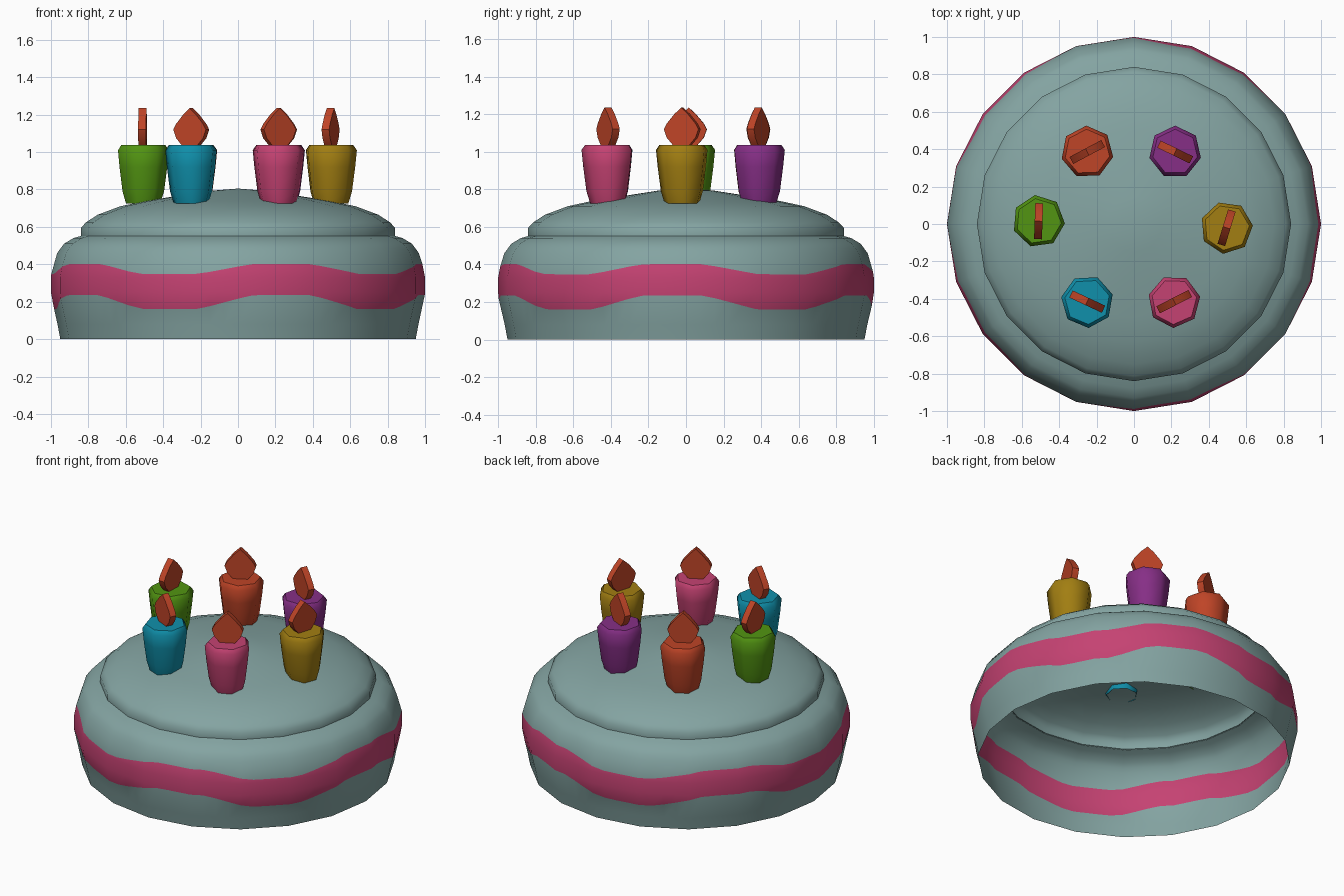
import bpy, bmesh, math
from mathutils import Vector

if "Cube" in bpy.data.objects:
    bpy.data.objects.remove(bpy.data.objects["Cube"])


def material(name, rgb):
    m = bpy.data.materials.new(name)
    m.diffuse_color = (*rgb, 1)
    m.use_nodes = True
    m.node_tree.nodes["Principled BSDF"].inputs["Base Color"].default_value = m.diffuse_color
    return m


TEAL = material("grey_teal_icing", (0.23, 0.37, 0.36))
PINK = material("pink", (0.56, 0.055, 0.17))
RED = material("flame_red", (0.52, 0.058, 0.02))
GREEN = material("green", (0.085, 0.30, 0.006))
BLUE = material("blue", (0.005, 0.28, 0.41))
GOLD = material("gold", (0.36, 0.21, 0.006))
PURPLE = material("purple", (0.24, 0.028, 0.24))


def make_object(name, bm, mats, angle=None):
    me = bpy.data.meshes.new(name)
    bm.to_mesh(me)
    bm.free()
    ob = bpy.data.objects.new(name, me)
    bpy.context.collection.objects.link(ob)
    for m in mats:
        me.materials.append(m)
    if angle:
        bpy.ops.object.select_all(action='DESELECT')
        ob.select_set(True)
        bpy.context.view_layer.objects.active = ob
        bpy.ops.object.shade_smooth_by_angle(angle=math.radians(angle))
    return ob


def bridge(bm, rings, mat_row=None):
    n = len(rings[0])
    for i in range(len(rings) - 1):
        for k in range(n):
            a, b = rings[i], rings[i + 1]
            f = bm.faces.new((a[k], a[(k + 1) % n], b[(k + 1) % n], b[k]))
            f.smooth = True
            if mat_row and i in mat_row:
                f.material_index = 1


def lathe(profile, sides, start=0.0, cx=0.0, cy=0.0):
    """Revolved rings closed at the top, open underneath."""
    bm = bmesh.new()
    rings = [[bm.verts.new((cx + r * math.cos(start + math.tau * k / sides),
                            cy + r * math.sin(start + math.tau * k / sides), z))
              for k in range(sides)] for r, z in profile]
    bridge(bm, rings)
    return bm, rings[-1]


# Cake base: 20-sided open shell with a wavy pink stripe
PROFILE = [(0.95, 0), (0.965, 0.08), (0.98, 0.15), (0.995, 0.2), (1.0, 0.25),
           (1.0, 0.34), (0.985, 0.405), (0.967, 0.46), (0.93, 0.51),
           (0.88, 0.54), (0.835, 0.553)]


def radius(z):
    for (r0, z0), (r1, z1) in zip(PROFILE, PROFILE[1:]):
        if z <= z1:
            return r0 + (r1 - r0) * (z - z0) / (z1 - z0)
    return PROFILE[-1][0]


SIDES, SUB = 20, 4
bm = bmesh.new()
rings, normals = [[] for _ in range(11)], []
for k in range(SIDES * SUB):
    side, t = k // SUB, (k % SUB) / SUB
    a0, a1 = math.tau * side / SIDES, math.tau * (side + 1) / SIDES
    d = Vector((math.cos(a0), math.sin(a0))).lerp(Vector((math.cos(a1), math.sin(a1))), t)
    ang = a0 + (a1 - a0) * t
    phi = ang + math.pi / 2
    w = max(-1, min(1, 1.4 * math.cos(5 * (phi - math.radians(14)))))
    zs = [0, 0.08, 0.198 + 0.038 * w, 0.25, 0.33, 0.375 + 0.027 * w,
          0.46, 0.485, 0.51, 0.54, 0.553]
    for ring, z in zip(rings, zs):
        r = radius(z)
        ring.append(bm.verts.new((d.x * r, d.y * r, z)))
        zl, zh = max(0, z - 0.025), min(0.553, z + 0.025)
        nrm = Vector((math.cos(ang) * (zh - zl), math.sin(ang) * (zh - zl),
                      radius(zl) - radius(zh)))
        normals.append(nrm.normalized())
bridge(bm, rings, mat_row=(2, 3, 4))
base = make_object("cake_base", bm, [TEAL, PINK])
base.data.normals_split_custom_set_from_vertices(normals)

# Domed top layer with a crease where it meets the base
bm, top = lathe([(0.84, 0.55), (0.84, 0.595), (0.812, 0.625), (0.75, 0.665),
                 (0.63, 0.71), (0.5, 0.738), (0.33, 0.765), (0.15, 0.793)], SIDES)
tip = bm.verts.new((0, 0, 0.805))
for k in range(SIDES):
    bm.faces.new((top[k], top[(k + 1) % SIDES], tip))
make_object("cake_top", bm, [TEAL], 50)

# Six seven-sided candles: name, colour, x, y, corner direction, flame direction
CANDLES = [("red", RED, -0.25, 0.385, 92, 28), ("purple", PURPLE, 0.22, 0.385, 90, -26),
           ("green", GREEN, -0.51, 0.015, 98, 88), ("gold", GOLD, 0.495, -0.02, 262, 73),
           ("blue", BLUE, -0.25, -0.415, 273, -25), ("pink", PINK, 0.215, -0.415, 268, 27)]
FLAME = [(0.045, 1.035), (0.08, 1.075), (0.096, 1.12), (0.08, 1.15), (0.038, 1.2)]

for name, mat, x, y, corner, turn in CANDLES:
    bm, top = lathe([(0.095, 0.725), (0.115, 0.79), (0.132, 0.92), (0.141, 1.01),
                     (0.122, 1.037)], 7, math.radians(corner), x, y)
    bm.faces.new(top)
    make_object(name + "_candle", bm, [mat], 55)

    # Flat teardrop flame
    outline = FLAME + [(0, 1.235)] + [(-u, z) for u, z in reversed(FLAME)]
    bm = bmesh.new()
    c, s = math.cos(math.radians(turn)), math.sin(math.radians(turn))
    sheets = [[bm.verts.new((x + u * c - v * s, y + u * s + v * c, z)) for u, z in outline]
              for v in (-0.021, 0.021)]
    bridge(bm, sheets)
    bm.faces.new(sheets[0])
    bm.faces.new(sheets[1][::-1])
    bmesh.ops.recalc_face_normals(bm, faces=bm.faces[:])
    make_object(name + "_flame", bm, [RED], 40)
